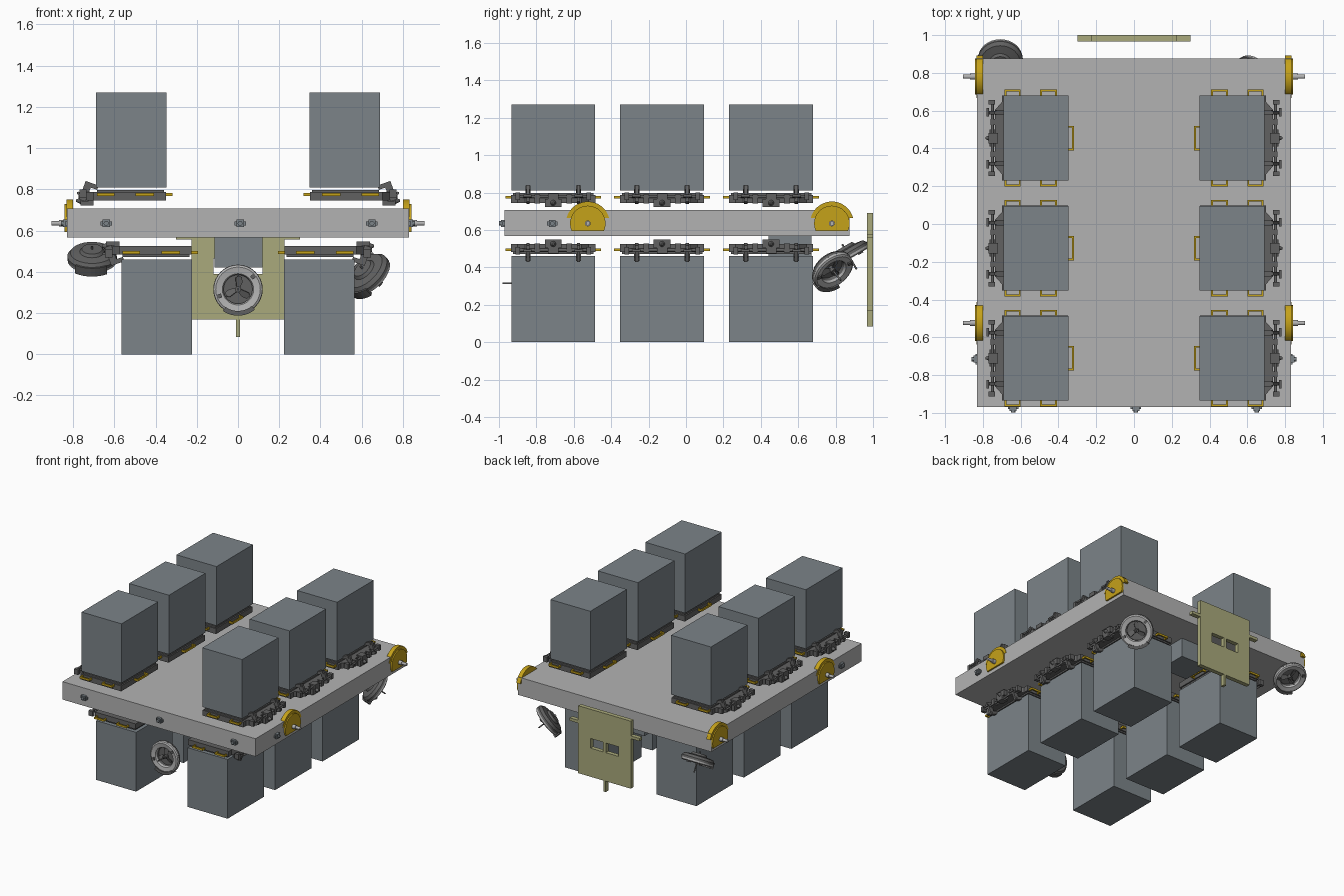
import bpy, bmesh, math
from mathutils import Matrix, Vector

if "Cube" in bpy.data.objects:
    bpy.data.objects.remove(bpy.data.objects["Cube"])

def material(name, col):
    m = bpy.data.materials.new(name)
    m.diffuse_color = (*col, 1)
    m.use_nodes = True
    m.node_tree.nodes["Principled BSDF"].inputs["Base Color"].default_value = m.diffuse_color
    return m

SLATE = material("slate", (0.2, 0.23, 0.25))
DARK = material("dark_metal", (0.12, 0.12, 0.12))
YELLOW = material("yellow", (0.56, 0.36, 0.01))
OLIVE = material("olive", (0.4, 0.4, 0.2))
LIGHT = material("light_metal", (0.45, 0.45, 0.45))
HULL = material("hull_grey", (0.45, 0.45, 0.45))

def finish(name, bm, mat, smooth=False):
    bmesh.ops.recalc_face_normals(bm, faces=bm.faces)
    me = bpy.data.meshes.new(name)
    bm.to_mesh(me)
    bm.free()
    ob = bpy.data.objects.new(name, me)
    bpy.context.collection.objects.link(ob)
    me.materials.append(mat)
    if smooth:
        bpy.ops.object.select_all(action='DESELECT')
        ob.select_set(True)
        bpy.context.view_layer.objects.active = ob
        bpy.ops.object.shade_smooth_by_angle(angle=math.radians(35))
    return ob

def box(bm, x0, x1, y0, y1, z0, z1, M=Matrix()):
    S = Matrix.Diagonal((x1 - x0, y1 - y0, z1 - z0, 1))
    T = Matrix.Translation(((x0 + x1) / 2, (y0 + y1) / 2, (z0 + z1) / 2))
    bmesh.ops.create_cube(bm, size=1, matrix=M @ T @ S)

def rod(bm, a, b, r, M=Matrix(), r2=None, n=12):
    a, b = Vector(a), Vector(b)
    R = (b - a).to_track_quat('Z', 'Y').to_matrix().to_4x4()
    bmesh.ops.create_cone(bm, cap_ends=True, segments=n, radius1=r, radius2=r if r2 is None else r2,
                          depth=(b - a).length, matrix=M @ Matrix.Translation((a + b) / 2) @ R)

def prism(bm, pts, d, M=Matrix()):
    """Polygon in XY extruded by d along Z."""
    f = bm.faces.new([bm.verts.new(M @ Vector((x, y, 0))) for x, y in pts])
    r = bmesh.ops.extrude_face_region(bm, geom=[f])
    vs = [v for v in r['geom'] if isinstance(v, bmesh.types.BMVert)]
    off = M.to_3x3() @ Vector((0, 0, d))
    bmesh.ops.translate(bm, vec=off, verts=vs)

def lathe(bm, prof, M, start=0, angle=360, n=32):
    """Closed or axis-touching profile (r, z) swept around Z."""
    R = Matrix.Rotation(math.radians(start), 4, 'Z')
    vs = [bm.verts.new(M @ R @ Vector((r, 0, z))) for r, z in prof]
    es = [bm.edges.new(p) for p in zip(vs, vs[1:] + vs[:1])]
    geom = vs + es
    if angle < 360:
        geom = geom + [bm.faces.new(vs)]
    bmesh.ops.spin(bm, geom=geom, cent=M.translation, axis=M.to_3x3() @ Vector((0, 0, 1)),
                   angle=math.radians(angle), steps=n)
    bmesh.ops.remove_doubles(bm, verts=bm.verts, dist=1e-5)

# Main deck
bm = bmesh.new()
box(bm, -0.83, 0.83, -0.97, 0.875, 0.567, 0.706)
finish("deck", bm, HULL)

# Cargo modules: box, cradle, latch mechanism and yellow handles; lower ones mirror the upper
def module(name, M):
    bm = bmesh.new()
    box(bm, 0.347, 0.69, -0.224, 0.224, 0.81, 1.27, M)
    finish(name + "_container", bm, SLATE)

    bm = bmesh.new()
    flip = M @ Matrix.Translation((0, 0, 0.745))
    prism(bm, [(0.35, -0.225), (0.70, -0.225), (0.70, -0.19), (0.735, -0.15),
               (0.735, 0.15), (0.70, 0.19), (0.70, 0.225), (0.35, 0.225)], 0.042, flip)
    box(bm, 0.36, 0.685, -0.215, 0.215, 0.785, 0.798, M)
    finish(name + "_cradle", bm, DARK)

    bm = bmesh.new()
    rod(bm, (0.75, -0.2, 0.778), (0.75, 0.2, 0.778), 0.008, M)
    box(bm, 0.70, 0.765, -0.045, 0.045, 0.722, 0.765, M)       # gear housing
    box(bm, 0.72, 0.77, -0.028, 0.028, 0.765, 0.795, M)
    rod(bm, (0.763, 0, 0.745), (0.785, 0, 0.745), 0.016, M, 0.006)
    for s in (-1, 1):
        tilt = M @ Matrix.Translation((0.745, s * 0.135, 0.79)) @ Matrix.Rotation(-0.35, 4, 'Y')
        box(bm, -0.022, 0.012, -0.009, 0.009, -0.045, 0.05, tilt)   # clamp arm
        box(bm, -0.055, 0.0, -0.014, 0.014, 0.028, 0.05, tilt)
        rod(bm, (0.69, s * 0.135, 0.765), (0.775, s * 0.135, 0.765), 0.009, M)
        box(bm, 0.735, 0.77, s * 0.19 - 0.012, s * 0.19 + 0.012, 0.76, 0.8, M)
        box(bm, 0.725, 0.76, s * 0.085 - 0.015, s * 0.085 + 0.015, 0.742, 0.79, M)
        rod(bm, (0.775, s * 0.115, 0.782), (0.775, s * 0.16, 0.782), 0.007, M)
    finish(name + "_latch", bm, DARK)

    bm = bmesh.new()
    t = 0.01
    for s in (-1, 1):
        for x0, x1 in ((0.407, 0.497), (0.60, 0.685)):
            y0, y1 = sorted((s * 0.21, s * 0.256))
            box(bm, x0, x0 + t, y0, y1, 0.768, 0.783, M)
            box(bm, x1 - t, x1, y0, y1, 0.768, 0.783, M)
            y0, y1 = sorted((s * 0.246, s * 0.256))
            box(bm, x0, x1, y0, y1, 0.768, 0.783, M)
        box(bm, 0.318, 0.36, s * 0.06 - t / 2, s * 0.06 + t / 2, 0.768, 0.783, M)
    box(bm, 0.318, 0.328, -0.065, 0.065, 0.768, 0.783, M)
    finish(name + "_handles", bm, YELLOW)

for side, sx in (("left", -1), ("right", 1)):
    mirror_x = Matrix.Diagonal((sx, 1, 1, 1))
    for i, y in enumerate((-0.71, -0.128, 0.455)):
        up = mirror_x @ Matrix.Translation((0, y, 0))
        low = mirror_x @ Matrix.Translation((-0.125, y, 1.27)) @ Matrix.Diagonal((1, 1, -1, 1))
        module(f"upper_{side}_{i}", up)
        module(f"lower_{side}_{i}", low)

    # Yellow hub covers with axle pins on the deck sides
    for i, (y, d) in enumerate(((-0.525, -1), (0.78, 1))):
        M = mirror_x @ Matrix.Translation((0.80, y, 0.635)) @ Matrix(
            ((0, 0, 1, 0), (1, 0, 0, 0), (0, 1, 0, 0), (0, 0, 0, 1)))
        arc = lambda r, a0, n=20: [(r * math.cos(math.radians(a0 + (180 - 2 * a0) * k / n)),
                                    r * math.sin(math.radians(a0 + (180 - 2 * a0) * k / n)))
                                   for k in range(n + 1)]
        bm = bmesh.new()
        prism(bm, arc(0.117, 15), 0.033, M)
        prism(bm, arc(0.095, -26), 0.042, M)
        finish(f"hub_cover_{side}_{i}", bm, YELLOW, True)
        bm = bmesh.new()
        rod(bm, (0.82, y, 0.635), (0.868, y, 0.635), 0.016, mirror_x)
        rod(bm, (0.86, y, 0.635), (0.905, y, 0.635), 0.011, mirror_x)
        finish(f"axle_pin_{side}_{i}", bm, LIGHT, True)

# Small sensors on the front and side faces
def sensor(name, M):
    bm = bmesh.new()
    box(bm, -0.018, 0.018, -0.02, 0, -0.018, 0.018, M)
    box(bm, -0.028, 0.028, -0.01, 0, -0.01, 0.01, M)
    rod(bm, (0, -0.015, 0), (0, -0.029, 0), 0.012, M)
    finish(name, bm, SLATE)

for i, x in enumerate((-0.64, 0.01, 0.65)):
    sensor(f"front_sensor_{i}", Matrix.Translation((x, -0.97, 0.635)))
for s in (-1, 1):
    sensor("side_sensor", Matrix.Translation((s * 0.83, -0.715, 0.635)) @ Matrix.Rotation(s * math.pi / 2, 4, 'Z'))

# Ducted propellers: housing, ring, blades, shaft
def thruster(name, loc, axis):
    M = Matrix.Translation(loc) @ Vector(axis).to_track_quat('Z', 'Y').to_matrix().to_4x4()
    bm = bmesh.new()
    lathe(bm, [(0, -0.045), (0.05, -0.045), (0.06, -0.03), (0.105, -0.024), (0.12, -0.005),
               (0.12, 0.01), (0.07, 0.01), (0.07, -0.012), (0, -0.012)], M)
    finish(name + "_housing", bm, DARK, True)
    bm = bmesh.new()
    lathe(bm, [(0.12, 0.008), (0.118, 0.022), (0.108, 0.028), (0.076, 0.022), (0.07, 0.012), (0.07, 0.008)], M)
    finish(name + "_ring", bm, LIGHT, True)
    bm = bmesh.new()
    rod(bm, (0, 0, -0.02), (0, 0, 0.02), 0.015, M)
    rod(bm, (0, 0, -0.06), (0, 0, 0.095), 0.005, M)
    for k in range(3):
        B = M @ Matrix.Rotation(math.radians(90 + 120 * k), 4, 'Z') @ Matrix.Rotation(0.4, 4, 'X')
        prism(bm, [(0.005, -0.008), (0.035, -0.022), (0.06, -0.018), (0.066, 0), (0.055, 0.014), (0.005, 0.008)],
              0.005, B)
    lathe(bm, [(0.105, 0.025), (0.105, 0.036), (0.128, 0.036), (0.128, -0.01), (0.119, -0.01), (0.119, 0.025)],
          M, start=235, angle=75, n=8)
    for a in (40, 200):
        box(bm, 0.085, 0.108, -0.01, 0.01, 0.02, 0.034, M @ Matrix.Rotation(math.radians(a), 4, 'Z'))
    finish(name + "_propeller", bm, DARK)

thruster("front_thruster", (0, -0.885, 0.315), (0, -1, 0))
thruster("rear_left_thruster", (-0.708, 0.865, 0.472), (0, 0.5, -0.87))
thruster("rear_right_thruster", (0.63, 0.78, 0.39), (0.6, 0.5, -0.62))

# Block hanging under the deck
bm = bmesh.new()
box(bm, -0.113, 0.12, 0.44, 0.67, 0.42, 0.567)
finish("under_block", bm, SLATE)

# Rear panel: frame around two windows, plus tabs
bm = bmesh.new()
ya, yb = 0.967, 1.0
xs, zs = (-0.226, -0.12, -0.012, 0.012, 0.12, 0.226), (0.168, 0.39, 0.465, 0.692)
box(bm, xs[0], xs[5], ya, yb, zs[0], zs[1])
box(bm, xs[0], xs[5], ya, yb, zs[2], zs[3])
for k in (0, 2, 4):
    box(bm, xs[k], xs[k + 1], ya, yb, zs[1], zs[2])
for s in (-1, 1):
    x0, x1 = sorted((s * 0.226, s * 0.30))
    box(bm, x0, x1, ya, yb, 0.556, 0.578)
box(bm, -0.01, 0.01, ya, yb, 0.083, zs[0])
bmesh.ops.remove_doubles(bm, verts=bm.verts, dist=1e-5)
finish("rear_panel", bm, OLIVE)
